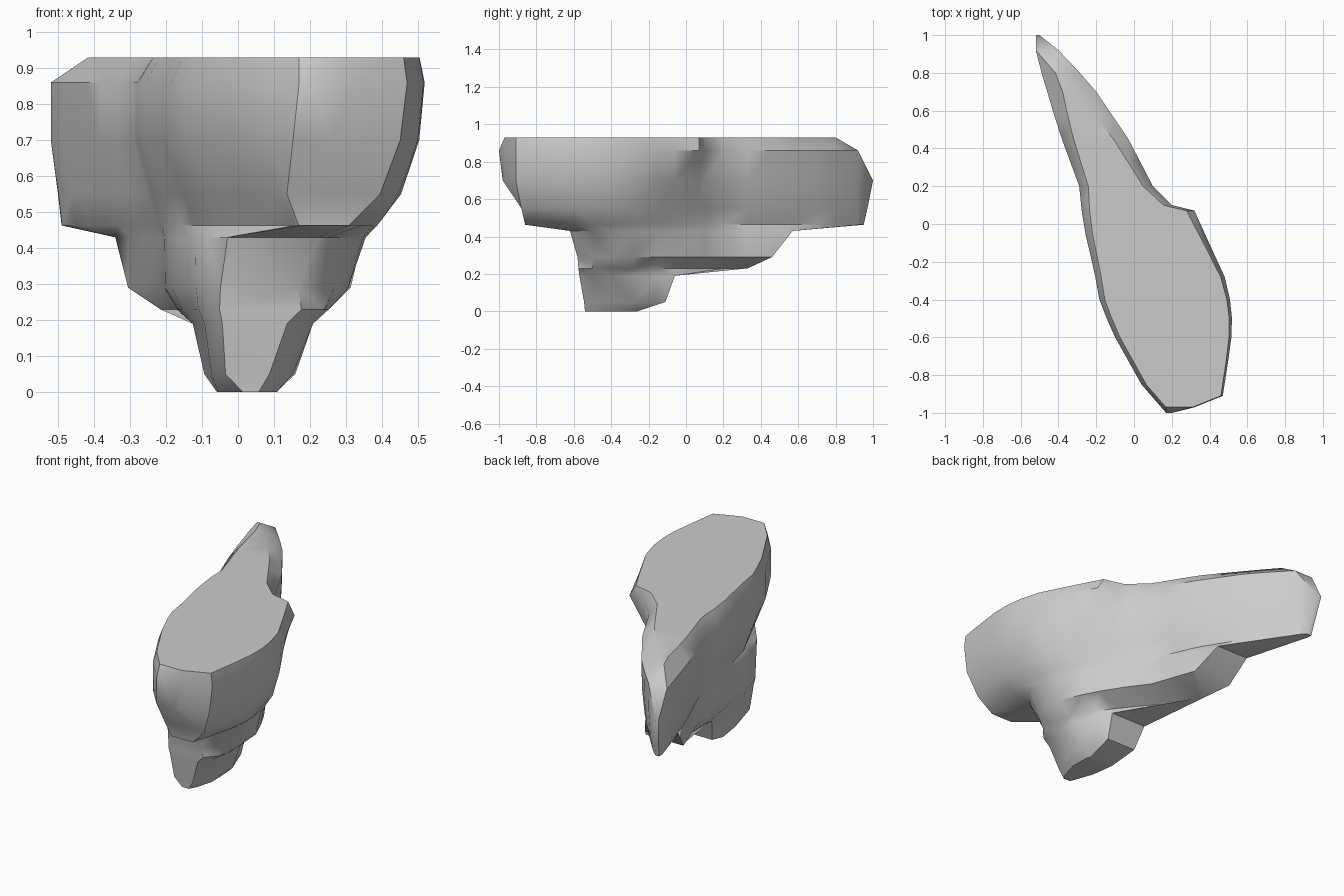
import bpy, bmesh

if "Cube" in bpy.data.objects:
    bpy.data.objects.remove(bpy.data.objects["Cube"])

# Plan outline of the rock: (y, x) along the left and the right edge
LEFT = [(-1, .17), (-.85, .04), (-.6, -.1), (-.42, -.18), (-.25, -.21), (0, -.27),
        (.2, -.29), (.5, -.4), (.77, -.48), (.9, -.52), (1, -.52)]
RIGHT = [(-1, .2), (-.97, .32), (-.91, .47), (-.62, .515), (-.45, .52), (-.28, .48),
         (-.15, .42), (.07, .32), (.1, .2), (.2, .1), (.45, -.03), (.73, -.22),
         (.92, -.4), (1, -.5)]
# Lower down the sharp corner on the right fades into a smooth flank
RIGHT_LOW = [p for p in RIGHT if p[0] not in (.07, .1, -.15)]
RIGHT_LOW.insert(6, (-.1, .36))
RIGHT_LOW.insert(7, (.07, .22))

# Levels: z, front y, back y, left inset front/back, right inset front/back,
# extra chamfer of the front right corner, how the inset spreads along y
LEVELS = [
    (0.00, -.54, -.26, .14, .15, .43, .37, .03, 1),
    (0.05, -.545, -.11, .09, .15, .40, .27, .03, 1),
    (0.19, -.57, -.06, .07, .13, .34, .22, .04, 1),
    (0.23, -.575, .33, .06, .13, .26, .24, .08, 1),
    (0.29, -.58, .46, .06, .08, .30, .02, .05, .6),
    (0.43, -.62, .57, .06, .08, .20, .02, .09, .8),
    (0.463, -.86, .95, .12, .03, .17, .03, 0, .8),
    (0.55, -.88, .97, .07, .02, .08, .01, 0, 1),
    (0.70, -.98, 1.0, 0, 0, .02, 0, 0, 1),
    (0.86, -1.0, .92, 0, 0, 0, 0, 0, 1),
    (0.93, -.97, .80, .025, .09, .01, .13, 0, 2.5),
]
STATIONS = [-1, -.97, -.91, -.85, -.73, -.6, -.5, -.4, -.28, -.15, -.06, .07, .1,
            .2, .33, .45, .57, .7, .8, .92, 1]


def sample(curve, y):
    for (y0, a), (y1, b) in zip(curve, curve[1:]):
        if y <= y1:
            return a + (b - a) * (y - y0) / (y1 - y0)
    return curve[-1][1]


def ring(level):
    z, y0, y1, lf, lb, rf, rb, nose, power = level
    flank = RIGHT if z > .8 else RIGHT_LOW
    left, right = [], []
    for s in STATIONS:
        y = min(max(s, y0), y1)          # stations past the end collapse onto it
        t = ((y - y0) / (y1 - y0)) ** power
        xl = sample(LEFT, y) + lf + (lb - lf) * t
        xr = sample(flank, y) - rf - (rb - rf) * t
        xr -= nose * max(0, 1 - (y - y0) / .1)
        if xr < xl + .015:
            mid = (xl + xr) / 2
            xl, xr = mid - .008, mid + .008
        left.append((xl, y, z))
        right.append((xr, y, z))
    return right + left[::-1]


# Hanging rock ledge: loft through the levels, closed top and bottom
bm = bmesh.new()
rings = [[bm.verts.new(p) for p in ring(lv)] for lv in LEVELS]
n = len(rings[0])
for a, b in zip(rings, rings[1:]):
    for i in range(n):
        j = (i + 1) % n
        bm.faces.new((a[i], a[j], b[j], b[i]))
bm.faces.new(rings[0][::-1])
bm.faces.new(rings[-1])
bmesh.ops.remove_doubles(bm, verts=bm.verts, dist=.001)
bmesh.ops.recalc_face_normals(bm, faces=bm.faces)
bmesh.ops.triangulate(bm, faces=bm.faces)

mesh = bpy.data.meshes.new("rock_ledge")
bm.to_mesh(mesh)
bm.free()
rock = bpy.data.objects.new("rock_ledge", mesh)
bpy.context.collection.objects.link(rock)
bpy.context.view_layer.objects.active = rock
rock.select_set(True)
bpy.ops.object.shade_smooth_by_angle(angle=0.7)
